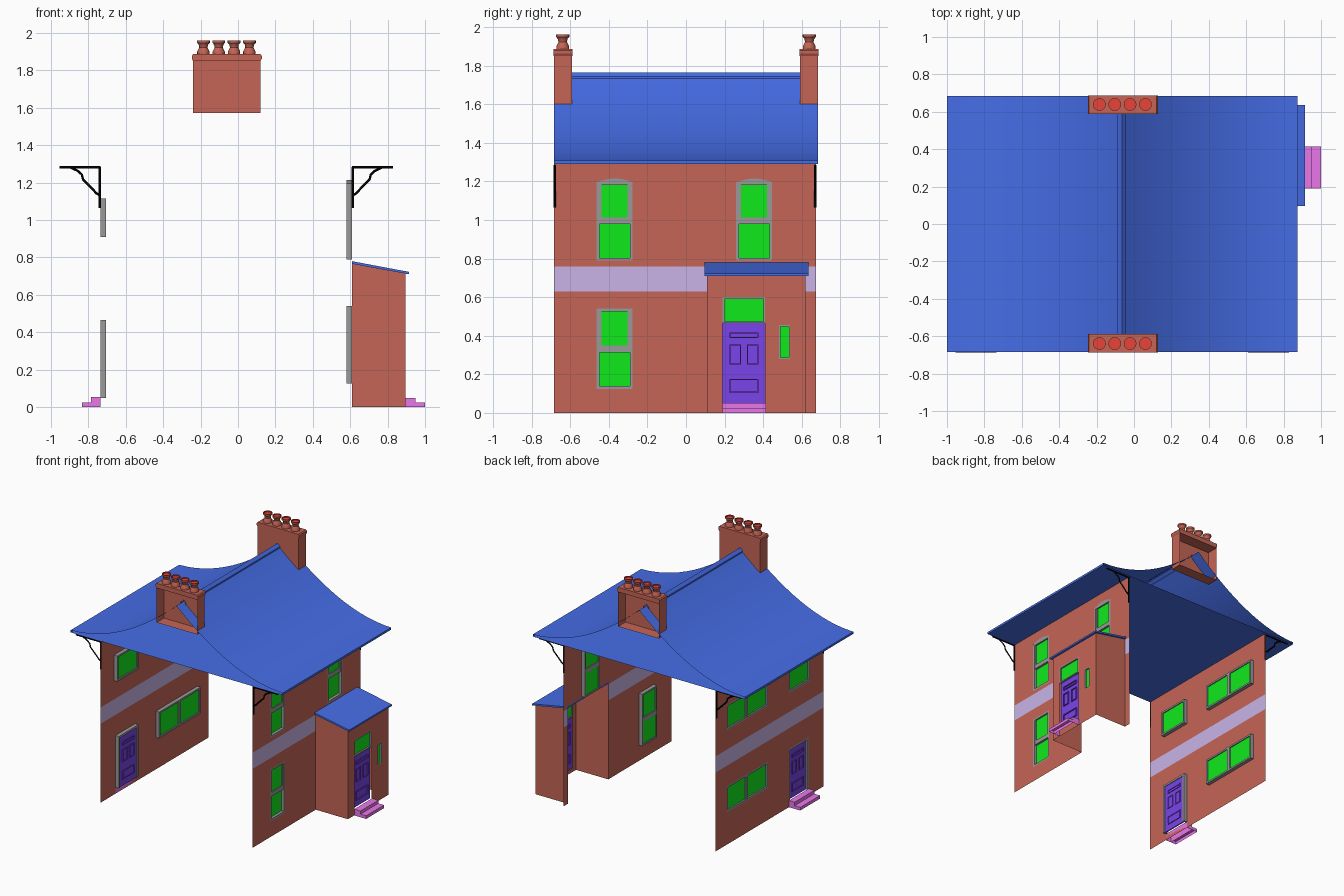
import bpy, bmesh, math

if "Cube" in bpy.data.objects:
    bpy.data.objects.remove(bpy.data.objects["Cube"])

def material(name, r, g, b):
    m = bpy.data.materials.new(name)
    m.diffuse_color = (r, g, b, 1)
    m.use_nodes = True
    m.node_tree.nodes["Principled BSDF"].inputs["Base Color"].default_value = m.diffuse_color
    return m

BRICK = material("brick", .56, .13, .092)
BAND = material("band", .587, .454, .80)
BLUE = material("slate", .061, .153, .80)
GREEN = material("glass", .005, .82, .012)
PURPLE = material("door_paint", .197, .058, .82)
PINK = material("step_stone", .82, .186, .82)
RED = material("pot_clay", .80, .06, .04)
BLACK = material("iron", .001, .001, .001)
GREY = material("frame_grey", .32, .32, .32)

def mesh(name, verts, faces, *mats, index=None, smooth=False):
    me = bpy.data.meshes.new(name)
    me.from_pydata(verts, [], faces)
    for m in mats:
        me.materials.append(m)
    for i, k in enumerate(index or []):
        me.polygons[i].material_index = k
    ob = bpy.data.objects.new(name, me)
    bpy.context.collection.objects.link(ob)
    bm = bmesh.new()
    bm.from_mesh(me)
    bmesh.ops.remove_doubles(bm, verts=bm.verts, dist=1e-5)
    bm.to_mesh(me)
    bm.free()
    if smooth:
        bpy.ops.object.select_all(action='DESELECT')
        ob.select_set(True)
        bpy.context.view_layer.objects.active = ob
        bpy.ops.object.shade_smooth_by_angle(angle=math.radians(35))
    return ob

BOX = [(0, 2, 3, 1), (4, 5, 7, 6), (0, 1, 5, 4), (2, 6, 7, 3), (0, 4, 6, 2), (1, 3, 7, 5)]

def boxes(name, items, mat=GREY, skip=()):
    v, f = [], []
    for x0, x1, y0, y1, z0, z1 in items:
        x0, x1 = sorted((x0, x1))
        n = len(v)
        v += [(x, y, z) for z in (z0, z1) for y in (y0, y1) for x in (x0, x1)]
        f += [tuple(n + i for i in q) for k, q in enumerate(BOX) if k not in skip]
    return mesh(name, v, f, mat)

def prism(name, xz, y0, y1, mat):
    n = len(xz)
    v = [(x, y, z) for y in (y0, y1) for x, z in xz]
    f = [tuple(range(n)), tuple(range(2 * n - 1, n - 1, -1))]
    f += [(i, i + n, (i + 1) % n + n, (i + 1) % n) for i in range(n)]
    return mesh(name, v, f, mat)

def wall(name, x, s, y0, y1, z1, holes, band=True):
    """Sheet wall facing s*x, with rectangular openings and a coloured stripe."""
    ys = sorted({y0, y1, *[h[0] for h in holes], *[h[1] for h in holes]})
    zs = sorted({0, z1, *[h[2] for h in holes], *[h[3] for h in holes], *((.63, .76) if band else ())})
    v, f, idx = [], [], []
    for a, b in zip(ys, ys[1:]):
        for c, d in zip(zs, zs[1:]):
            my, mz = (a + b) / 2, (c + d) / 2
            if any(h[0] < my < h[1] and h[2] < mz < h[3] for h in holes):
                continue
            n = len(v)
            v += [(x, a, c), (x, b, c), (x, b, d), (x, a, d)]
            f.append((n, n + 1, n + 2, n + 3) if s > 0 else (n + 3, n + 2, n + 1, n))
            idx.append(int(band and .63 < mz < .76))
    return mesh(name, v, f, BRICK, BAND, index=idx)

def window(name, x, s, y0, y1, z0, z1, kind, t=.014):
    """Recessed frame with green panes; sash, pair or single."""
    i, g, h = x - s * .03, x - s * .012, x - s * .022
    bars = [(x, i, y0, y0 + t, z0, z1), (x, i, y1 - t, y1, z0, z1),
            (x, i, y0, y1, z0, z0 + t), (x, i, y0, y1, z1 - t, z1)]
    if kind == "sash":
        m = z0 + .205
        bars += [(x - s * .005, i, y0, y1, m - .016, m + .018)]
        bars += [(x - s * .005, g, y, y + .012, m, z1) for y in (y0 + t, y1 - t - .012)]
        panes = [(g, h - s * .001, y0 + t, y1 - t, m, z1 - t), (h, h - s * .004, y0 + t, y1 - t, z0 + t, m)]
    else:
        panes = [(g, h, y0 + t, y1 - t, z0 + t, z1 - t)]
        if kind == "pair":
            c = (y0 + y1) / 2
            bars += [(x - s * .003, i, c - .014, c + .014, z0, z1)]
    boxes(name + "_frame", bars)
    boxes(name + "_glass", panes, GREEN)

def door(name, x, s, y0, y1, z0, z1):
    """Purple slab with panel mouldings on both sides."""
    a, b, t = x - s * .014, x - s * .024, .006
    w, h = y1 - y0, z1 - z0
    bars = []
    for p in ((.16, .43, .48, .73), (.57, .84, .48, .73), (.16, .84, .13, .30), (.16, .84, .81, .88)):
        c, d, e, g = y0 + w * p[0], y0 + w * p[1], z0 + h * p[2], z0 + h * p[3]
        for xa, xb in ((a + s * .009, a), (b, b - s * .006)):
            bars += [(xa, xb, c, c + t, e, g), (xa, xb, d - t, d, e, g),
                     (xa, xb, c, d, e, e + t), (xa, xb, c, d, g - t, g)]
    boxes(name, [(a, b, y0, y1, z0, z1)], PURPLE)
    boxes(name + "_mouldings", bars, PURPLE)

FX, BX, PX = .61, -.735, .895
TOP = 1.29

# front wall with sash windows and the opening into the porch
sashes = [(-.463, -.276, .79, 1.195), (.26, .447, .79, 1.195), (-.463, -.276, .125, .54)]
wall("front_wall", FX, 1, -.685, .675, TOP, sashes + [(.11, .62, 0, .765)])
for k, w in enumerate(sashes):
    window(f"front_window_{k}", FX, 1, *w, "sash")
    if w[3] > 1:   # shallow arched head
        arc = [(w[0] + (w[1] - w[0]) * i / 8, w[3] + .02 * math.sin(math.pi * i / 8)) for i in range(9)]
        v = [(x, y, z) for x in (FX + .001, FX - .03) for y, z in arc]
        mesh(f"arched_head_{k}", v, [tuple(range(8, -1, -1)), tuple(range(9, 18))] +
             [(i, i + 1, i + 10, i + 9) for i in range(8)], GREY)

# back wall
pairs = [(.012, .535, .255, .465), (.012, .535, .91, 1.115)]
small, back_door = (-.515, -.25, .91, 1.115), (-.497, -.25, .05, .465)
wall("back_wall", BX, -1, -.685, .675, TOP, pairs + [small, back_door])
for k, w in enumerate(pairs):
    window(f"back_window_{k}", BX, -1, *w, "pair")
window("back_small_window", BX, -1, *small, "single")
y0, y1, z0, z1 = back_door
boxes("back_door_frame", [(BX, BX + .03, y0, y0 + .016, z0, z1), (BX, BX + .03, y1 - .016, y1, z0, z1),
                          (BX, BX + .03, y0, y1, z1 - .016, z1)])
door("back_door", BX, -1, y0 + .016, y1 - .016, z0, z1 - .016)

# porch
wall("porch_front", PX, 1, .11, .62, .715, [(.19, .41, .05, .60), (.483, .54, .28, .455)], band=False)
for k, y in enumerate((.11, .62)):
    mesh(f"porch_side_{k}", [(FX, y, 0), (PX, y, 0), (PX, y, .715), (FX, y, .768)],
         [(0, 1, 2, 3) if k == 0 else (3, 2, 1, 0)], BRICK)
prism("porch_roof", [(FX, .766), (FX, .78), (.915, .723), (.915, .71)], .095, .635, BLUE)
window("porch_transom", PX, 1, .19, .41, .465, .60, "single", t=.009)
window("porch_side_window", PX, 1, .483, .54, .28, .455, "single", t=.007)
door("front_door", PX, 1, .19, .41, .05, .468)

# steps, open underneath
boxes("front_steps", [(PX, .95, .19, .415, 0, .05), (.95, 1.0, .19, .415, 0, .025)], PINK, skip=(0,))
boxes("back_steps", [(BX, -.785, -.50, -.25, 0, .053), (-.785, -.835, -.50, -.25, 0, .025)], PINK, skip=(0,))

# swept roof sheet with flat ceiling and open gables
RX, N = -.065, 14
prof = []
for i in range(-N, N + 1):
    length = .935 if i < 0 else .94
    u = abs(i) / N
    prof.append((RX + length * i / N, 1.307 + .445 * (1 - u) ** 1.9))
prof = [(-1, TOP)] + prof + [(.875, TOP)]
n = len(prof)
mesh("roof", [(x, y, z) for y in (-.685, .685) for x, z in prof],
     [(i, i + 1, i + 1 + n, i + n) for i in range(n - 1)] + [(n - 1, 0, n, 2 * n - 1)], BLUE, smooth=True)
cap = [(-.087, 1.725), (-.087, 1.744), (RX, 1.765), (-.043, 1.744), (-.043, 1.725)]
mesh("ridge_cap", [(x, y, z) for y in (-.6, .6) for x, z in cap],
     [(i, i + 1, i + 6, i + 5) for i in range(4)], BLUE)

# chimneys, open on the outer face, each with four pots
POT = [(.033, 1.885), (.033, 1.9), (.022, 1.922), (.025, 1.938), (.034, 1.948),
       (.034, 1.96), (.027, 1.96), (.027, 1.952), (.0001, 1.952)]
S = 16
for tag, s in (("south", -1), ("north", 1)):
    a, b = sorted((s * .592, s * .685))
    boxes(f"{tag}_chimney", [(-.24, .12, a, b, 1.572, 1.86)], BRICK, skip=(2,) if s < 0 else (3,))
    cx = [(-.24, 1.85), (-.247, 1.862), (-.247, 1.878), (-.24, 1.887), (.12, 1.887), (.127, 1.878),
          (.127, 1.862), (.12, 1.85)]
    prism(f"{tag}_chimney_cap", cx, a - .003, b + .003, BRICK)
    for k in range(4):
        px = -.185 + .082 * k
        v = [(px + r * math.cos(2 * math.pi * j / S), s * .639 + r * math.sin(2 * math.pi * j / S), z)
             for r, z in POT for j in range(S)]
        f = [(i * S + j, i * S + (j + 1) % S, (i + 1) * S + (j + 1) % S, (i + 1) * S + j)
             for i in range(len(POT) - 1) for j in range(S)]
        mesh(f"{tag}_pot_{k}", v, f, BRICK, RED, index=[int(q >= 5 * S) for q in range(len(f))], smooth=True)

# iron eaves brackets at the four corners
BRACE = [(.16, 1.282), (.12, 1.262), (.10, 1.243), (.093, 1.216), (.047, 1.17), (.022, 1.143), (0, 1.13)]
for x, s in ((FX, 1), (BX, -1)):
    for y in (-.68, .669):
        cu = bpy.data.curves.new("eaves_bracket", 'CURVE')
        cu.dimensions = '3D'
        cu.bevel_depth, cu.bevel_resolution, cu.use_fill_caps = .0065, 0, True
        for path in ([(.004, 1.065), (.004, 1.284)], [(0, 1.282), (.22, 1.282)], BRACE):
            sp = cu.splines.new('POLY')
            sp.points.add(len(path) - 1)
            for p, (d, z) in zip(sp.points, path):
                p.co = (x + s * d, y, z, 1)
        cu.materials.append(BLACK)
        bpy.context.collection.objects.link(bpy.data.objects.new("eaves_bracket", cu))
